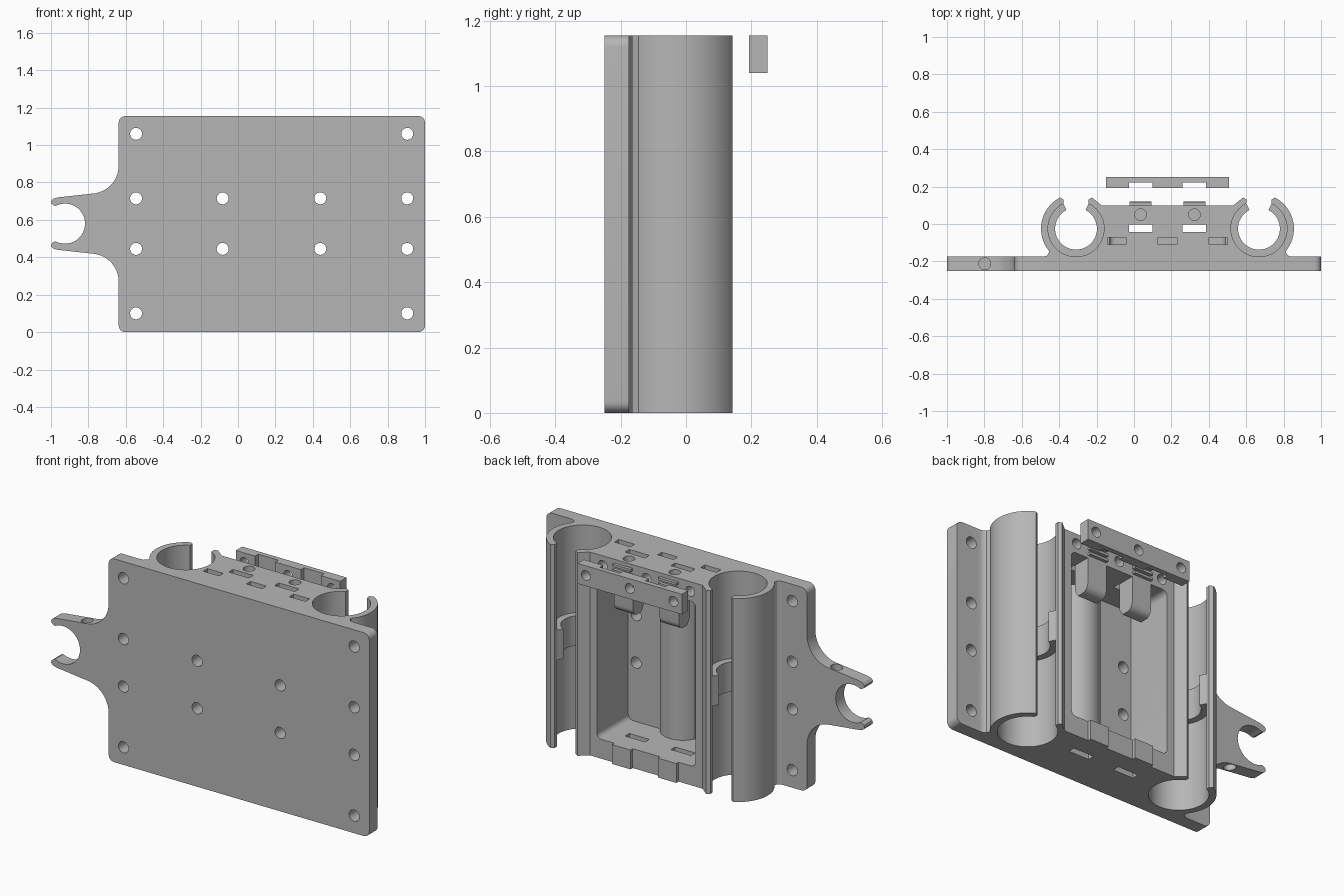
import bpy, bmesh
from math import sin, cos, radians

cube = bpy.data.objects.get("Cube")
if cube:
    bpy.data.objects.remove(cube, do_unlink=True)

grey = bpy.data.materials.new("plain grey")
grey.use_nodes = True
grey.diffuse_color = (0.47, 0.47, 0.47, 1)
grey.node_tree.nodes["Principled BSDF"].inputs["Base Color"].default_value = (0.47, 0.47, 0.47, 1)

H = 1.155            # overall height
MID = 0.179          # symmetry axis of the bearing block
BELTS = (0.035, 0.323)
SCREWS = (MID - 0.275, MID, MID + 0.275)


def arc(cx, cy, r, a0, a1, n=12):
    steps = [radians(a0 + (a1 - a0) * i / n) for i in range(n + 1)]
    return [(cx + r * cos(a), cy + r * sin(a)) for a in steps]


def rounded(x0, x1, y0, y1, r):
    return (arc(x1 - r, y0 + r, r, -90, 0, 6) + arc(x1 - r, y1 - r, r, 0, 90, 6)
            + arc(x0 + r, y1 - r, r, 90, 180, 6) + arc(x0 + r, y0 + r, r, 180, 270, 6))


def prism(name, pts, axis, lo, hi):
    """Extrude a 2D outline along an axis."""
    place = {"x": lambda p, h: (h, p[0], p[1]),
             "y": lambda p, h: (p[0], h, p[1]),
             "z": lambda p, h: (p[0], p[1], h)}[axis]
    bm = bmesh.new()
    face = bm.faces.new([bm.verts.new(place(p, lo)) for p in pts])
    out = bmesh.ops.extrude_face_region(bm, geom=[face])
    shift = place((0, 0), hi - lo)
    bmesh.ops.translate(bm, vec=shift, verts=[v for v in out["geom"] if isinstance(v, bmesh.types.BMVert)])
    bmesh.ops.recalc_face_normals(bm, faces=bm.faces[:])
    mesh = bpy.data.meshes.new(name)
    bm.to_mesh(mesh)
    bm.free()
    mesh.materials.append(grey)
    ob = bpy.data.objects.new(name, mesh)
    bpy.context.collection.objects.link(ob)
    return ob


def box(name, x0, x1, y0, y1, z0, z1):
    return prism(name, [(x0, y0), (x1, y0), (x1, y1), (x0, y1)], "z", z0, z1)


def rod(axis, p, q, r, lo, hi):
    return prism("hole_cutter", arc(p, q, r, 0, 360, 24)[:-1], axis, lo, hi)


def combine(target, parts, operation):
    bpy.context.view_layer.objects.active = target
    for part in parts:
        mod = target.modifiers.new("cut", "BOOLEAN")
        mod.operation, mod.object, mod.solver = operation, part, "EXACT"
        bpy.ops.object.modifier_apply(modifier=mod.name)
        bpy.data.objects.remove(part, do_unlink=True)


# Bearing block: two open clips joined by a central box
TX, TY = 0.489, -0.025
clip = [(0.67, -0.24), (0.67, -0.175), (0.651, -0.172), (0.638, -0.162)]
clip += arc(TX, TY, 0.187, -40, 63, 18)
clip += arc(TX, TY, 0.1685, 67, 67, 1)[:1]
clip += arc(TX, TY, 0.15, 63, -243, 48)
clip += arc(TX, TY, 0.1685, 113, 113, 1)[:1]
clip += arc(TX, TY, 0.187, 117, 117, 1)[:1]
clip += [(0.353, 0.1)]
outline = [(MID + x, y) for x, y in clip] + [(MID - x, y) for x, y in reversed(clip)]
carriage = prism("carriage_body", outline, "z", 0, H)

# Mounting plate with rounded corners
plate = prism("mounting_plate", rounded(-0.638, 1, 0, H, 0.035), "y", -0.25, -0.175)

# Side fork, mirrored about its middle height
FZ = 0.58
half = [(-0.6, 0.32)] + arc(-0.788, 0.31, 0.15, 0, -80, 10)
half += [(-0.965, 0.14), (-0.988, 0.133), (-1, 0.12), (-0.996, 0.106), (-0.985, 0.098)]
half += arc(-0.925, 0, 0.107, 118, 0, 16)
fork = prism("side_fork", [(x, FZ + z) for x, z in half] + [(x, FZ - z) for x, z in reversed(half[:-1])],
             "y", -0.25, -0.175)
combine(carriage, [plate, fork], "UNION")

# Deep pocket in the back
combine(carriage, [prism("pocket_cutter", rounded(MID - 0.31, MID + 0.31, 0.11, 1.045, 0.03), "y", -0.18, 0.3)],
        "DIFFERENCE")

# Middle stops inside the clips, hump on the pocket floor, belt hooks, ridges and pads
adds = []
for side in (-1, 1):
    cx = MID + side * TX
    ring = arc(cx, TY, 0.112, 63, -243, 40) + arc(cx, TY, 0.165, -243, 63, 40)
    adds.append(prism("bearing_stop", ring, "z", 0.49, 0.66))
adds.append(prism("floor_hump", arc(MID, -0.23, 0.12, 0, 180, 20), "z", 0.09, 1.07))
for bx in BELTS:
    hook = [(0.0, 1.08), (0.0, 0.9), (0.025, 0.86)] + arc(0.06, 0.9, 0.04, -90, 0, 6) + [(0.1, 1.08)]
    adds.append(prism("belt_hook", hook, "x", bx - 0.06, bx + 0.06))
    adds.append(box("belt_pad", bx - 0.058, bx + 0.058, 0.05, 0.12, 0, 0.11))
    for z in (1.06, 1.09, 1.12):
        adds.append(box("belt_ridge", bx - 0.058, bx + 0.058, 0.08, 0.118, z, z + 0.014))
combine(carriage, adds, "UNION")

# Plate holes, strap slots, belt slots and screw holes
cuts = []
for x in (-0.545, 0.905):
    for z in (0.1, 1.06):
        cuts.append(rod("y", x, z, 0.032, -0.3, -0.1))
for x in (-0.545, -0.082, 0.44, 0.905):
    for z in (0.445, 0.715):
        cuts.append(rod("y", x, z, 0.032, -0.3, -0.1))
for x in (-0.092, MID, 0.45):
    cuts.append(box("strap_slot", x - 0.05, x + 0.05, -0.11, -0.072, 1.0, 1.2))
for bx in BELTS:
    cuts.append(box("belt_slot", bx - 0.063, bx + 0.063, -0.042, -0.004, -0.1, 1.2))
    cuts.append(rod("z", bx, 0.05, 0.031, 0.95, 1.2))
for x in SCREWS:
    cuts.append(rod("y", x, 1.1, 0.028, 0.01, 0.2))
cuts.append(rod("z", -0.798, -0.212, 0.032, 0.63, 0.9))
cuts.append(rod("z", -0.798, -0.212, 0.032, 0.3, 0.53))
combine(carriage, cuts, "DIFFERENCE")

# Separate clamp bar behind the top wall
bar = box("clamp_bar", MID - 0.328, MID + 0.328, 0.193, 0.25, 1.04, H)
combine(bar, [box("notch", bx - 0.063, bx + 0.063, 0.15, 0.222, 1.0, 1.2) for bx in BELTS]
        + [rod("y", x, 1.1, 0.028, 0.1, 0.3) for x in SCREWS], "DIFFERENCE")

# Smooth curves, sharp edges
for ob in (carriage, bar):
    bpy.ops.object.select_all(action="DESELECT")
    ob.select_set(True)
    bpy.context.view_layer.objects.active = ob
    bpy.ops.object.shade_smooth_by_angle(angle=radians(30))
